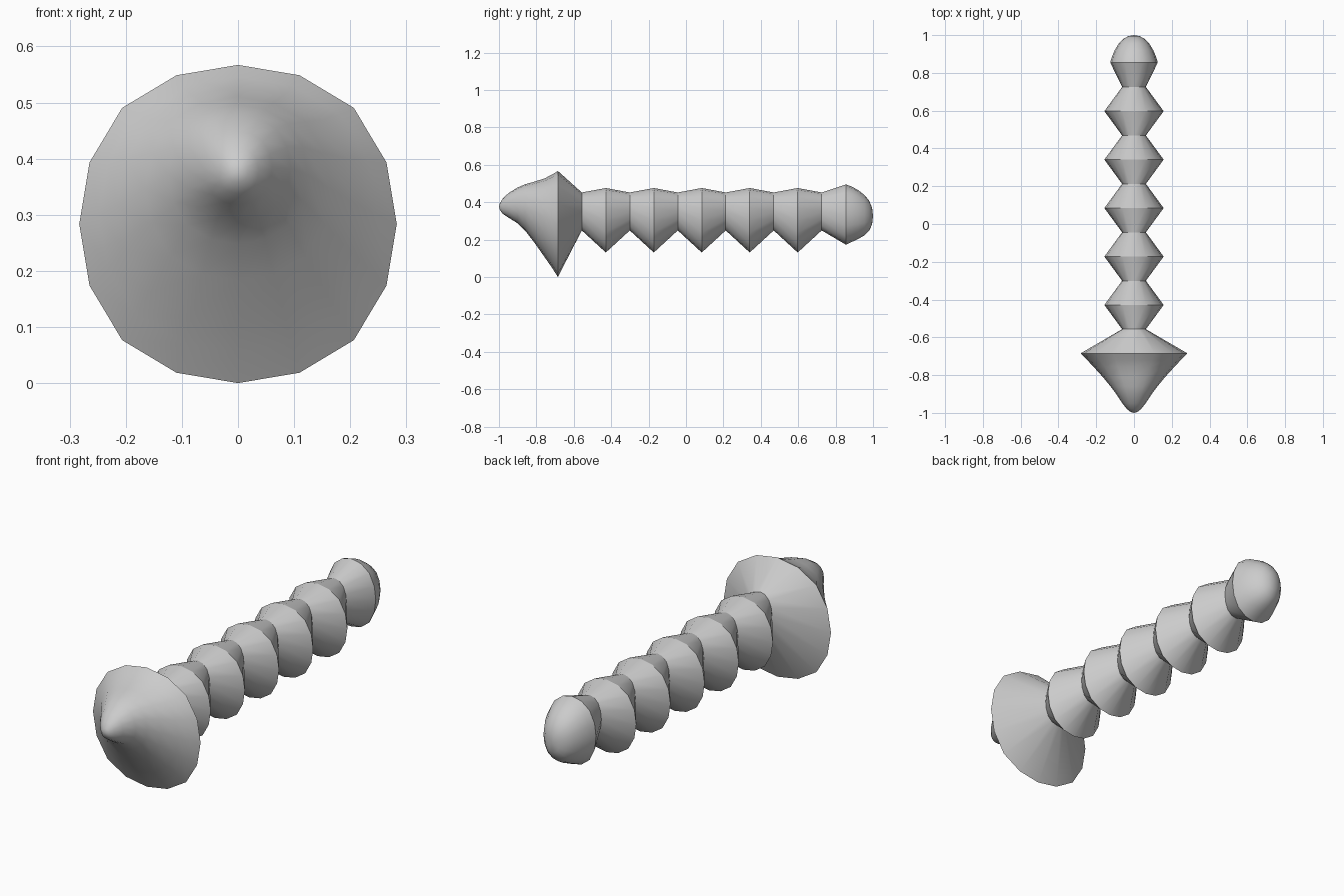
import bpy
import bmesh
from math import sin, cos, pi

cube = bpy.data.objects.get("Cube")
if cube:
    bpy.data.objects.remove(cube)

SIDES = 16
grey = bpy.data.materials.new("plain grey")
grey.use_nodes = True
grey.diffuse_color = (0.6, 0.6, 0.6, 1)
grey.node_tree.nodes["Principled BSDF"].inputs["Base Color"].default_value = (0.6, 0.6, 0.6, 1)


def ring_points(y, top, bottom, half_width):
    """Slightly squared-off ellipse across the body."""
    bulge = (1, 1.012, 1.032, 1.012)
    mid, half = (top + bottom) / 2, (top - bottom) / 2
    for i in range(SIDES):
        a, r = 2 * pi * i / SIDES, bulge[i % 4]
        yield (half_width * r * sin(a), y, mid + half * r * cos(a))


def loft(name, stations, crease=None, start_tip=None, end_tip=None):
    """Skin rings given as (y, top, bottom, half width); tips are (y, z)."""
    bm = bmesh.new()
    rings = [[bm.verts.new(p) for p in ring_points(*s)] for s in stations]
    for a, b in zip(rings, rings[1:]):
        for i in range(SIDES):
            j = (i + 1) % SIDES
            bm.faces.new((a[i], a[j], b[j], b[i]))
    for tip, ring in ((start_tip, rings[0]), (end_tip, rings[-1])):
        if tip:
            v = bm.verts.new((0, tip[0], tip[1]))
            for i in range(SIDES):
                bm.faces.new((v, ring[i], ring[(i + 1) % SIDES]))
    bmesh.ops.recalc_face_normals(bm, faces=bm.faces)
    # An open tube may come out inverted, so check against the body axis
    f = bm.faces[0]
    if f.normal.x * f.calc_center_median().x < 0:
        bmesh.ops.reverse_faces(bm, faces=bm.faces)
    for f in bm.faces:
        f.smooth = True
    if crease is not None:
        ring = rings[crease]
        for i in range(SIDES):
            bm.edges.get((ring[i], ring[(i + 1) % SIDES])).smooth = False
    mesh = bpy.data.meshes.new(name)
    bm.to_mesh(mesh)
    bm.free()
    mesh.materials.append(grey)
    obj = bpy.data.objects.new(name, mesh)
    bpy.context.collection.objects.link(obj)


def neck(y):
    return (y, 0.452, 0.249, 0.063)


# Head: drooping pointed nose flaring to a wide disc, then back to the neck
nose = [
    (-0.995, 0.395, 0.358, 0.018),
    (-0.98, 0.419, 0.338, 0.037),
    (-0.95, 0.448, 0.318, 0.061),
    (-0.90, 0.479, 0.287, 0.094),
    (-0.86, 0.496, 0.248, 0.124),
    (-0.81, 0.510, 0.183, 0.165),
    (-0.755, 0.528, 0.105, 0.215),
    (-0.72, 0.546, 0.055, 0.248),
]
loft("head", nose + [(-0.685, 0.567, 0.0, 0.283), neck(-0.557)],
     crease=len(nose), start_tip=(-1.0, 0.377))

# Five identical ridged body segments
STEP = 0.2565
for n in range(5):
    y = -0.557 + n * STEP
    loft(f"body_segment_{n + 1}",
         [neck(y), (y + STEP / 2, 0.476, 0.131, 0.157), neck(y + STEP)], crease=1)

# Rounded tail
loft("tail", [
    neck(0.7255),
    (0.855, 0.495, 0.173, 0.126),
    (0.885, 0.484, 0.187, 0.117),
    (0.92, 0.465, 0.203, 0.102),
    (0.955, 0.438, 0.223, 0.081),
    (0.98, 0.407, 0.249, 0.057),
    (0.995, 0.370, 0.282, 0.029),
], crease=1, end_tip=(1.0, 0.327))
